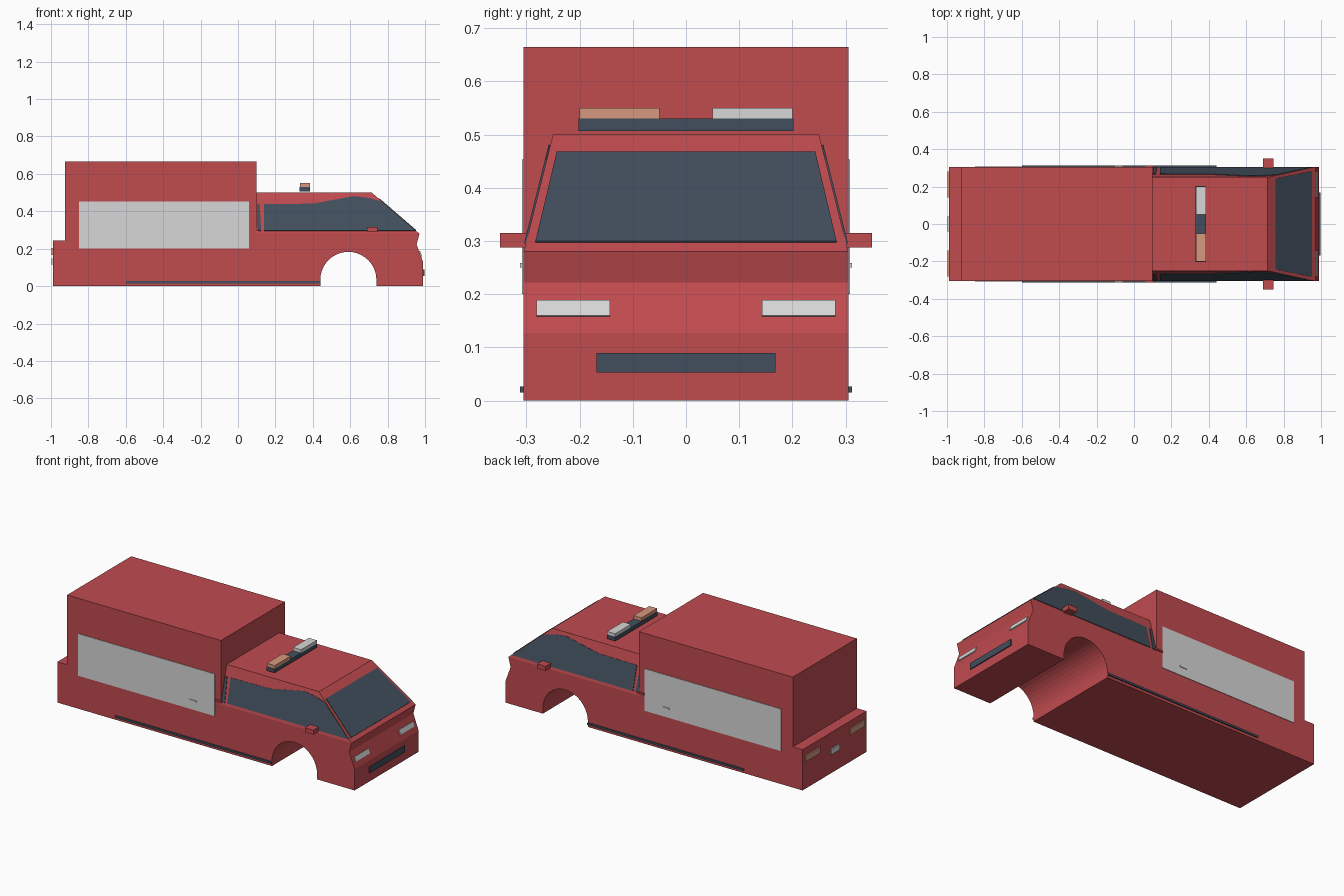
import bpy
import bmesh
from math import cos, sin, pi
from mathutils import Vector

old = bpy.data.objects.get("Cube")
if old:
    bpy.data.objects.remove(old, do_unlink=True)


def material(name, r, g, b):
    m = bpy.data.materials.new(name)
    m.use_nodes = True
    m.diffuse_color = (r, g, b, 1)
    m.node_tree.nodes["Principled BSDF"].inputs["Base Color"].default_value = (r, g, b, 1)
    return m


RED = material("red paint", 0.53, 0.07, 0.078)
WHITE = material("pale grey", 0.68, 0.68, 0.69)
DARK = material("dark glass", 0.054, 0.078, 0.109)
AMBER = material("amber", 0.68, 0.32, 0.21)

HALF = 0.305          # half width of the body
BELT, ROOF = 0.28, 0.5
NOSE, BROW = 0.97, 0.715


def loft(name, ring_a, ring_b, mat):
    """Closed solid between two matching rings of points."""
    bm = bmesh.new()
    a = [bm.verts.new(p) for p in ring_a]
    b = [bm.verts.new(p) for p in ring_b]
    bm.faces.new(a)
    bm.faces.new(b[::-1])
    for i in range(len(a)):
        j = (i + 1) % len(a)
        bm.faces.new((a[i], b[i], b[j], a[j]))
    bmesh.ops.recalc_face_normals(bm, faces=bm.faces)
    mesh = bpy.data.meshes.new(name)
    bm.to_mesh(mesh)
    bm.free()
    mesh.materials.append(mat)
    obj = bpy.data.objects.new(name, mesh)
    bpy.context.collection.objects.link(obj)
    return obj


def box(name, x, y, z, mat):
    ring = [(x[0], y[0]), (x[1], y[0]), (x[1], y[1]), (x[0], y[1])]
    return loft(name, [(*p, z[0]) for p in ring], [(*p, z[1]) for p in ring], mat)


def plate(name, points, push, mat):
    """Thin plate laid on a surface, raised along push."""
    push = Vector(push)
    pts = [Vector(p) for p in points]
    return loft(name, [p - push * 0.3 for p in pts], [p + push for p in pts], mat)


def both(y0, y1):
    """Left and right copies of a span across the width."""
    return (("left", (y0, y1)), ("right", (-y1, -y0)))


# Lower body with one open wheel arch
arch = [(0.59 - 0.15 * cos(a), 0.033 + 0.15 * sin(a)) for a in (pi * i / 20 for i in range(21))]
profile = [(-0.99, 0), (0.44, 0), *arch, (0.74, 0), (0.99, 0), (0.99, 0.127), (0.955, 0.222),
           (NOSE, BELT), (0.1, BELT), (0.1, 0.245), (-0.99, 0.245)]
loft("lower_body", [(x, -HALF, z) for x, z in profile], [(x, HALF, z) for x, z in profile], RED)

# Rear cargo box
box("cargo_box", (-0.925, 0.1), (-HALF, HALF), (0.245, 0.665), RED)

# Tapered cab
loft("cab",
     [(0.1, -HALF, BELT), (NOSE, -HALF, BELT), (NOSE, HALF, BELT), (0.1, HALF, BELT)],
     [(0.1, -0.25, ROOF), (BROW, -0.25, ROOF), (BROW, 0.25, ROOF), (0.1, 0.25, ROOF)], RED)


def cab_y(z):
    return HALF - (z - BELT) * 0.25


def screen_x(z):
    return NOSE - (z - BELT) * (NOSE - BROW) / (ROOF - BELT)


# Windscreen
corners = [(-0.283, 0.297), (0.283, 0.297), (0.243, 0.465), (-0.243, 0.465)]
plate("windscreen", [(screen_x(z), y, z) for y, z in corners], (0.002, 0, 0.003), DARK)

# Side windows
side_glass = [(0.14, 0.295), (0.95, 0.295), (0.765, 0.452), (0.69, 0.472), (0.62, 0.48),
              (0.4, 0.44), (0.14, 0.437)]
rear_glass = [(0.102, 0.295), (0.124, 0.295), (0.116, 0.437), (0.102, 0.437)]
for label, s in (("left", 1), ("right", -1)):
    for part, shape in (("side_window", side_glass), ("quarter_window", rear_glass)):
        plate(f"{part}_{label}", [(x, s * cab_y(z), z) for x, z in shape],
              (0, s * 0.003, 0.001), DARK)

# Side panels, handles, sills and mirrors
for label, span in both(HALF - 0.001, 0.308):
    box(f"side_panel_{label}", (-0.85, 0.06), span, (0.2, 0.453), WHITE)
for label, span in both(0.307, 0.312):
    box(f"panel_handle_{label}", (-0.105, -0.06), span, (0.25, 0.259), WHITE)
for label, span in both(0.304, 0.312):
    box(f"sill_strip_{label}", (-0.6, 0.44), span, (0.015, 0.027), DARK)
    box(f"window_hinge_{label}", (0.06, 0.11), span, (0.294, 0.304), RED)
for label, span in both(0.3, 0.35):
    box(f"mirror_{label}", (0.69, 0.747), span, (0.288, 0.315), RED)

# Headlights and tail lights
for label, (y0, y1) in both(0.143, 0.281):
    lamp = [(y0, 0.158), (y1, 0.158), (y1, 0.187), (y0, 0.187)]
    plate(f"headlight_{label}",
          [(0.99 - (z - 0.127) * 0.368, y, z) for y, z in lamp], (0.005, 0, 0.002), WHITE)
    box(f"tail_light_{label}", (-0.997, -0.989), (y0, y1), (0.165, 0.203), AMBER)

# Grille and rear plate
box("grille", (0.989, 0.996), (-0.168, 0.168), (0.053, 0.09), DARK)
box("rear_plate", (-0.997, -0.989), (-0.04, 0.04), (0.115, 0.148), WHITE)

# Roof light bar
box("light_bar", (0.33, 0.385), (-0.202, 0.202), (0.507, 0.53), DARK)
box("beacon_left", (0.332, 0.385), (0.05, 0.2), (0.53, 0.55), WHITE)
box("beacon_right", (0.332, 0.385), (-0.2, -0.05), (0.53, 0.55), AMBER)
